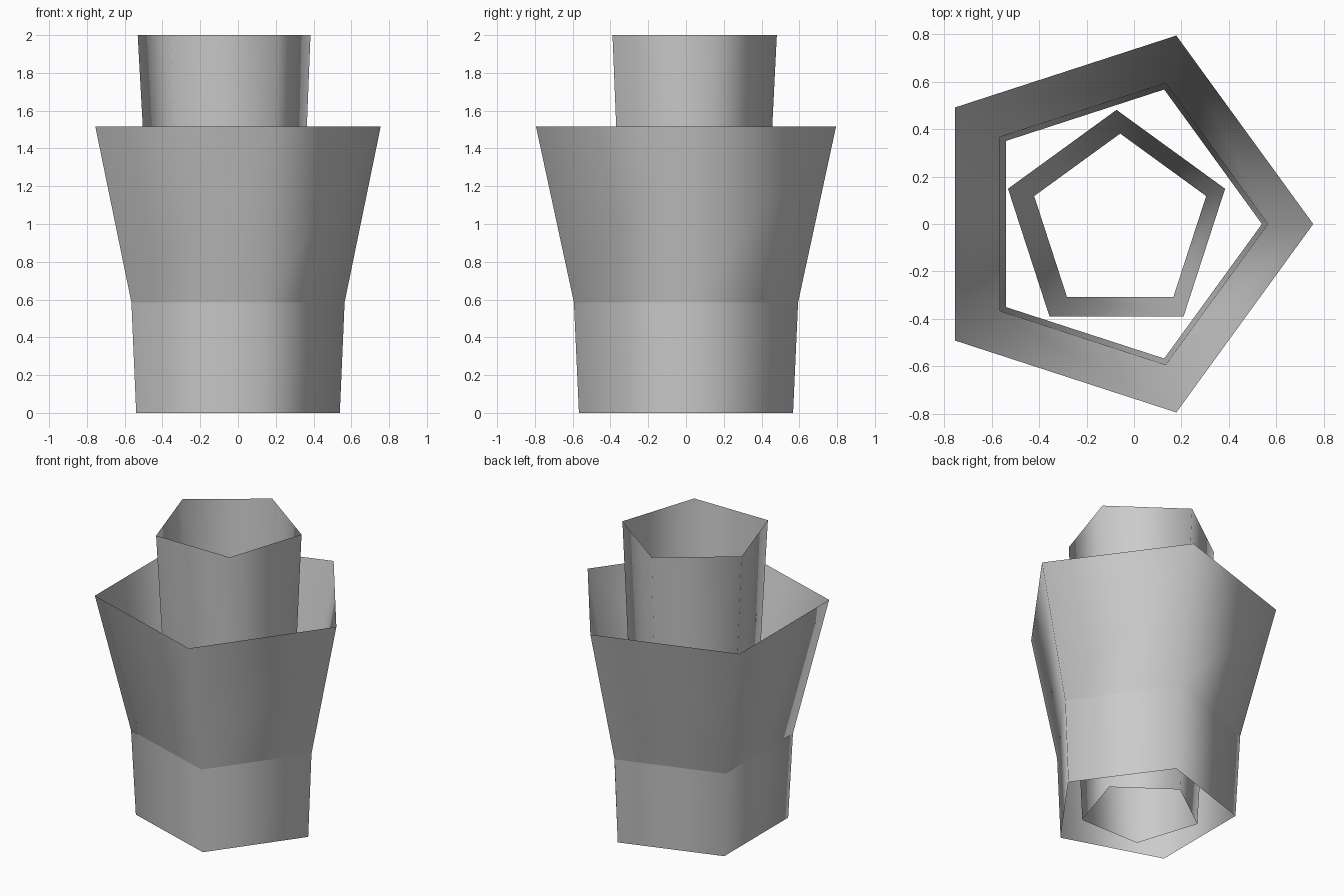
import bpy, bmesh
from math import cos, sin, tau, pi

old = bpy.data.objects.get("Cube")
if old:
    bpy.data.objects.remove(old, do_unlink=True)

SIDES = 5

grey = bpy.data.materials.new("plain grey")
grey.use_nodes = True
colour = (0.6, 0.6, 0.6, 1)
grey.diffuse_color = colour
grey.node_tree.nodes["Principled BSDF"].inputs["Base Color"].default_value = colour


def tapered_tube(name, turn, offset, sections):
    """Open pentagonal shell through (height, radius) sections; offset scales with radius."""
    bm = bmesh.new()
    rings = []
    for z, r in sections:
        rings.append([bm.verts.new((r * (cos(turn + tau * i / SIDES) + offset),
                                    r * sin(turn + tau * i / SIDES), z))
                      for i in range(SIDES)])
    for low, high in zip(rings, rings[1:]):
        for i in range(SIDES):
            j = (i + 1) % SIDES
            bm.faces.new((low[i], low[j], high[j], high[i])).smooth = True
    mesh = bpy.data.meshes.new(name)
    bm.to_mesh(mesh)
    bm.free()
    mesh.materials.append(grey)
    obj = bpy.data.objects.new(name, mesh)
    bpy.context.collection.objects.link(obj)
    return obj


# Pentagon pointing to +x, centred by its bounding box
centring = -(1 - cos(pi / SIDES)) / 2

# Outer shell: slim base and flared body, with a crease between them
tapered_tube("outer_base", 0, centring, [(0, 0.596), (0.585, 0.624)])
tapered_tube("flared_body", 0, centring, [(0.585, 0.624), (1.515, 0.835)])

# Inner tube, pointing to +y, running the full height
tapered_tube("inner_tube", pi / 2, -0.153, [(0, 0.381), (2, 0.481)])
